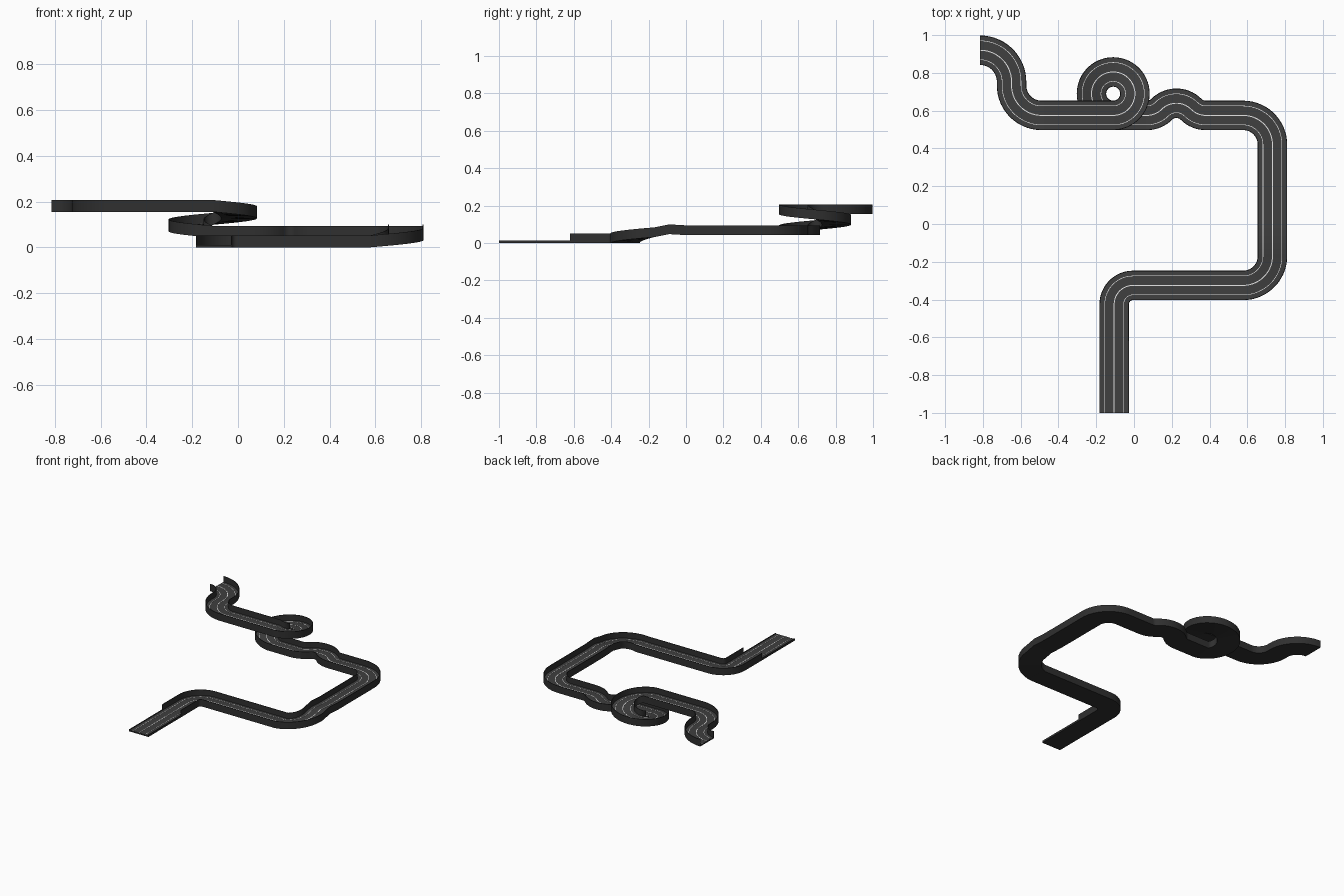
import bpy, bmesh, math
from mathutils import Vector

cube = bpy.data.objects.get("Cube")
if cube:
    bpy.data.objects.remove(cube, do_unlink=True)


def material(name, value):
    m = bpy.data.materials.new(name)
    m.use_nodes = True
    colour = (value, value, value, 1)
    m.diffuse_color = colour
    m.node_tree.nodes["Principled BSDF"].inputs["Base Color"].default_value = colour
    return m


ASPHALT = material("dark grey asphalt", 0.05)
BARRIER = material("charcoal barrier", 0.029)
PAINT = material("white paint", 0.85)

HALF = 0.078     # half the track width
WALL = 0.004     # barrier thickness
FLOOR = 0.01     # deck thickness


class Path:
    """Centre line drawn by straights and bends; each station is (point, sideways)."""

    def __init__(self, x, y, heading):
        self.pos = Vector((x, y, 0))
        self.heading = math.radians(heading)
        self.stations = []
        self.mark()

    def mark(self):
        side = Vector((math.sin(self.heading), -math.cos(self.heading), 0))
        self.stations.append((self.pos.copy(), side))

    def straight(self, length, rise=0):
        self.pos += Vector((math.cos(self.heading) * length,
                            math.sin(self.heading) * length, rise))
        self.mark()

    def bend(self, radius, degrees, rise=0):
        steps = max(4, round(abs(degrees) / 6))
        turn = math.radians(degrees) / steps
        chord = 2 * radius * math.sin(abs(turn) / 2)
        for _ in range(steps):
            self.heading += turn / 2
            self.pos += Vector((math.cos(self.heading) * chord,
                                math.sin(self.heading) * chord, rise / steps))
            self.heading += turn / 2
            self.mark()


def sweep(name, stations, profile, mats, second=()):
    """Sweep a closed profile; the profile edges in second take the second material."""
    bm = bmesh.new()
    rings = [[bm.verts.new(p + s * u + Vector((0, 0, v))) for u, v in profile]
             for p, s in stations]
    n = len(profile)
    for a, b in zip(rings, rings[1:]):
        for i in range(n):
            j = (i + 1) % n
            face = bm.faces.new((a[i], a[j], b[j], b[i]))
            face.material_index = 1 if i in second else 0
    bm.faces.new(rings[0])
    bm.faces.new(rings[-1])
    bmesh.ops.recalc_face_normals(bm, faces=bm.faces)
    mesh = bpy.data.meshes.new(name)
    bm.to_mesh(mesh)
    bm.free()
    for m in mats:
        mesh.materials.append(m)
    obj = bpy.data.objects.new(name, mesh)
    bpy.context.collection.objects.link(obj)
    bpy.ops.object.select_all(action='DESELECT')
    obj.select_set(True)
    bpy.context.view_layer.objects.active = obj
    bpy.ops.object.shade_smooth_by_angle(angle=math.radians(30))
    return obj


def trough(name, stations, height):
    inner = HALF - WALL
    profile = [(-HALF, 0), (HALF, 0), (HALF, height), (inner, height),
               (inner, FLOOR), (-inner, FLOOR), (-inner, height), (-HALF, height)]
    sweep(name, stations, profile, (BARRIER, ASPHALT), second=(4,))


def line(name, stations, offset, width):
    a, b = offset - width / 2, offset + width / 2
    low, top = FLOOR - 0.001, FLOOR + 0.001
    sweep(name, stations, [(a, low), (b, low), (b, top), (a, top)], (PAINT,))


# Open approach, then the walled course
path = Path(-0.105, -1, 90)
path.straight(0.38)
path.straight(0.195)
path.bend(0.1, -90)
path.straight(0.583)
# Climbing corner with a small crest after it
path.bend(0.155, 90, 0.032)
path.straight(0.08, 0.016)
path.straight(0.1, -0.006)
path.straight(0.41)
path.bend(0.155, 90)
path.straight(0.198)
# Chicane
for angle in (-45, 90, -45):
    path.bend(0.11, angle)
path.straight(0.179)
# Full climbing loop
path.bend(0.115, -360, 0.113)
path.straight(0.38)
# Closing S bend
path.bend(0.158, -90)
path.straight(0.02)
path.bend(0.167, 90)

trough("approach_road", path.stations[:2], 0.015)
trough("walled_road", path.stations[1:], 0.052)

# Painted lane lines
line("centre_line", path.stations, 0, 0.005)
for label, side in (("left", -1), ("right", 1)):
    line(label + "_lane_line", path.stations, side * 0.05, 0.003)
